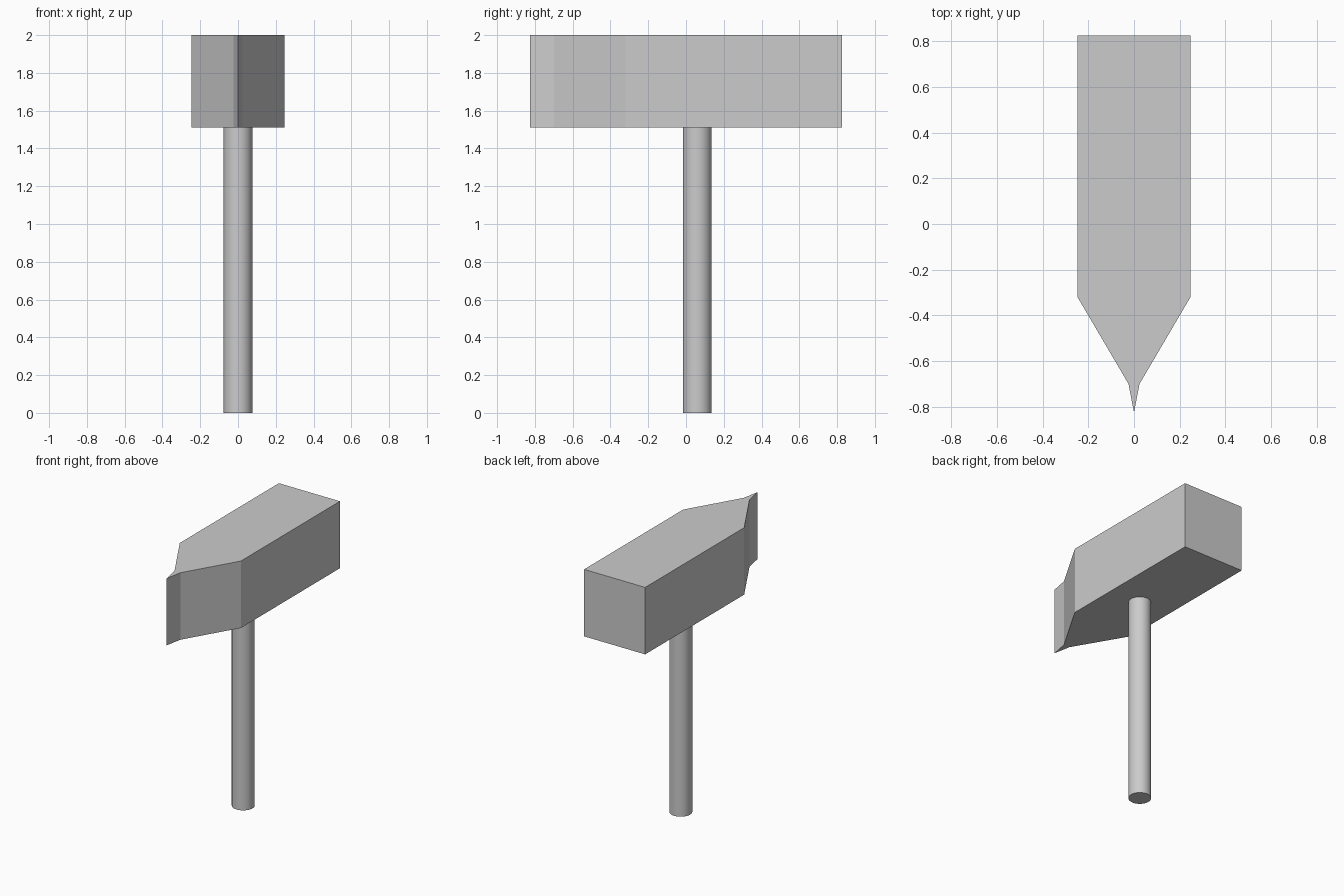
import bpy
import bmesh

cube = bpy.data.objects.get("Cube")
if cube:
    bpy.data.objects.remove(cube, do_unlink=True)

HEAD_BOTTOM, HEAD_TOP = 1.51, 2.0

# One plain grey for the whole tool
grey = bpy.data.materials.new("light grey")
grey.use_nodes = True
colour = (0.6, 0.6, 0.6, 1)
grey.diffuse_color = colour
grey.node_tree.nodes["Principled BSDF"].inputs["Base Color"].default_value = colour

# Head: half outline mirrored about x = 0, extruded upwards
half = [(0.247, 0.825), (0.247, -0.32), (0.024, -0.70)]
outline = half + [(0, -0.825)] + [(-x, y) for x, y in reversed(half)]
bm = bmesh.new()
base = bm.faces.new([bm.verts.new((x, y, HEAD_BOTTOM)) for x, y in outline])
extruded = bmesh.ops.extrude_face_region(bm, geom=[base], use_keep_orig=True)
top = [v for v in extruded["geom"] if isinstance(v, bmesh.types.BMVert)]
bmesh.ops.translate(bm, verts=top, vec=(0, 0, HEAD_TOP - HEAD_BOTTOM))
bmesh.ops.recalc_face_normals(bm, faces=bm.faces)
mesh = bpy.data.meshes.new("hammer_head")
bm.to_mesh(mesh)
bm.free()
head = bpy.data.objects.new("hammer_head", mesh)
bpy.context.collection.objects.link(head)
head.data.materials.append(grey)

# Handle: smooth round shaft meeting the underside of the head
bpy.ops.mesh.primitive_cylinder_add(
    vertices=32, radius=0.076, depth=HEAD_BOTTOM,
    location=(0, 0.06, HEAD_BOTTOM / 2))
handle = bpy.context.object
handle.name = "handle"
handle.data.materials.append(grey)
bpy.ops.object.shade_smooth_by_angle()
